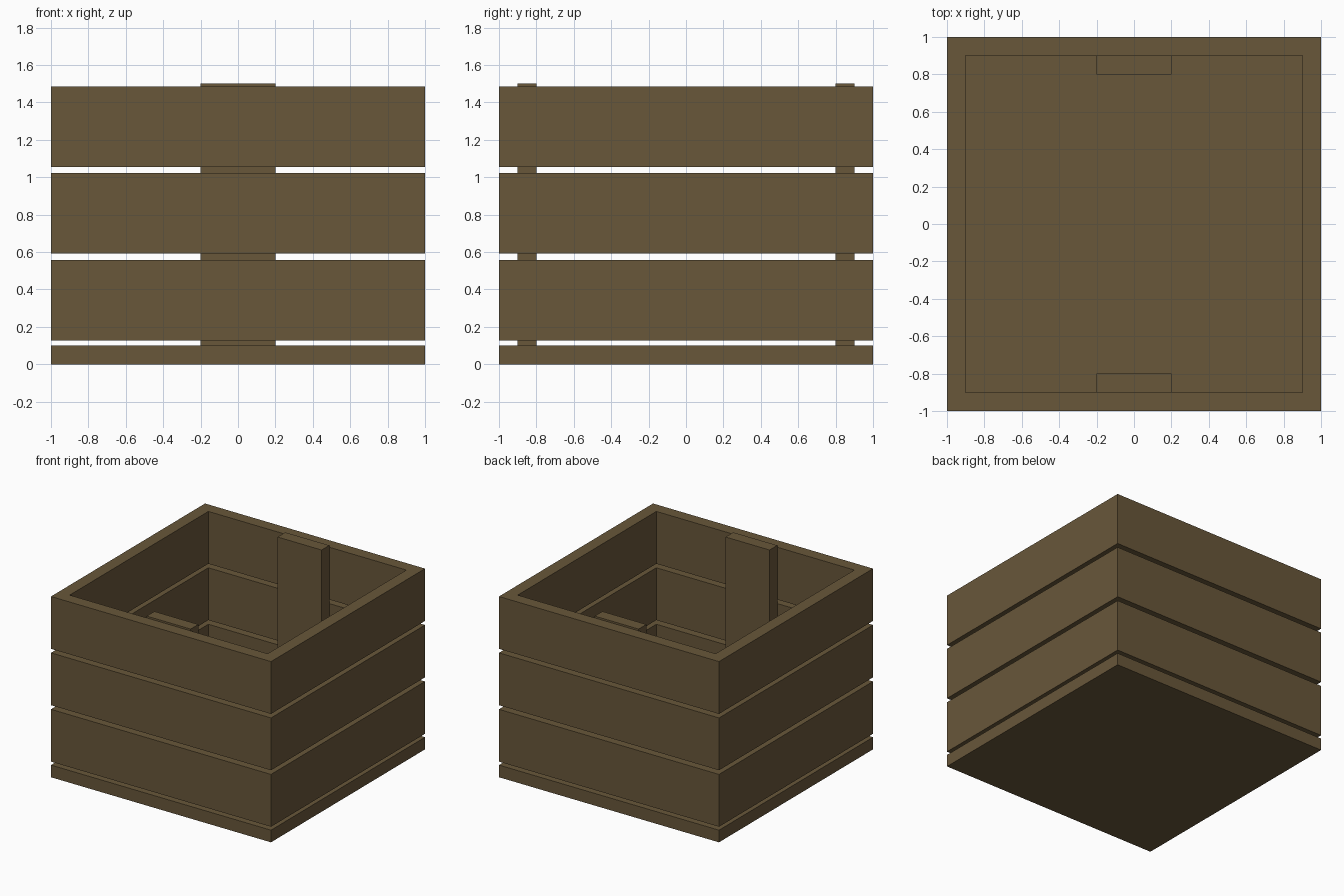
import bpy
import bmesh

cube = bpy.data.objects.get("Cube")
if cube:
    bpy.data.objects.remove(cube, do_unlink=True)

# Single brown wood colour
wood = bpy.data.materials.new("brown_wood")
wood.use_nodes = True
colour = (0.14, 0.095, 0.042, 1)
wood.diffuse_color = colour
wood.node_tree.nodes["Principled BSDF"].inputs["Base Color"].default_value = colour

HALF, INNER = 1.0, 0.9


def finish(name, bm):
    bmesh.ops.recalc_face_normals(bm, faces=bm.faces)
    mesh = bpy.data.meshes.new(name)
    bm.to_mesh(mesh)
    bm.free()
    mesh.materials.append(wood)
    obj = bpy.data.objects.new(name, mesh)
    bpy.context.collection.objects.link(obj)
    return obj


def box(name, x0, x1, y0, y1, z0, z1):
    bm = bmesh.new()
    bmesh.ops.create_cube(bm, size=1)
    for v in bm.verts:
        v.co.x = x1 if v.co.x > 0 else x0
        v.co.y = y1 if v.co.y > 0 else y0
        v.co.z = z1 if v.co.z > 0 else z0
    return finish(name, bm)


def square_ring(name, z0, z1):
    bm = bmesh.new()
    corners = [(-1, -1), (1, -1), (1, 1), (-1, 1)]
    # Square cross-section at each corner, joined into a closed frame
    section = [(HALF, z0), (HALF, z1), (INNER, z1), (INNER, z0)]
    loops = [[bm.verts.new((r * x, r * y, z)) for r, z in section] for x, y in corners]
    for i in range(4):
        a, b = loops[i], loops[(i + 1) % 4]
        for j in range(4):
            k = (j + 1) % 4
            bm.faces.new((a[j], b[j], b[k], a[k]))
    return finish(name, bm)


# Floor slab
box("floor", -HALF, HALF, -HALF, HALF, 0, 0.1)

# Three stacked wall bands with narrow gaps
for name, z in (("lower_band", 0.128), ("middle_band", 0.592), ("upper_band", 1.055)):
    square_ring(name, z, z + 0.43)

# Upright battens inside the front and back walls
box("front_batten", -0.2, 0.2, -INNER, -0.8, 0.1, 1.5)
box("back_batten", -0.2, 0.2, 0.8, INNER, 0.1, 1.5)
